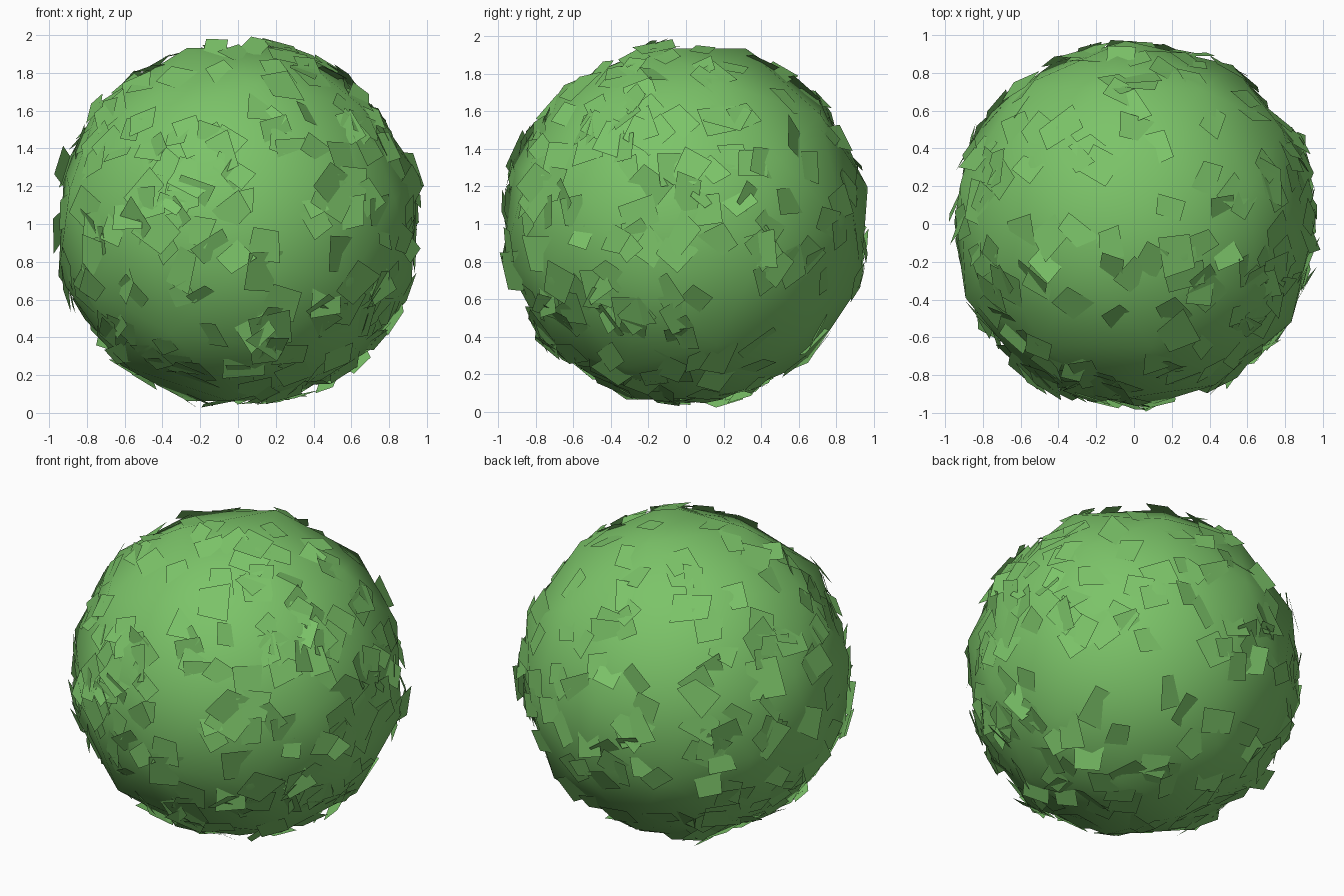
import bpy, bmesh, random
from math import pi, radians
from mathutils import Matrix, Vector
from mathutils.bvhtree import BVHTree

if "Cube" in bpy.data.objects:
    bpy.data.objects.remove(bpy.data.objects["Cube"])

random.seed(11)
CENTRE = Vector((0, 0, 1.0))

leaf_green = bpy.data.materials.new("leaf_green")
leaf_green.diffuse_color = (0.2, 0.55, 0.14, 1)
leaf_green.use_nodes = True
leaf_green.node_tree.nodes["Principled BSDF"].inputs["Base Color"].default_value = leaf_green.diffuse_color


def add_object(name, bm):
    mesh = bpy.data.meshes.new(name)
    bm.to_mesh(mesh)
    obj = bpy.data.objects.new(name, mesh)
    obj.location = CENTRE
    bpy.context.collection.objects.link(obj)
    mesh.materials.append(leaf_green)
    return obj


# Bush core: coarse smooth-shaded icosphere, tipped off its axis
axis_z = Vector((0.105, 0.934, -0.324)).normalized()
axis_x = Vector((-0.354, -0.268, -0.890))
axis_y = axis_z.cross(axis_x).normalized()
axis_x = axis_y.cross(axis_z)
tilt = Matrix((axis_x, axis_y, axis_z)).transposed().to_4x4()

core = bmesh.new()
bmesh.ops.create_icosphere(core, subdivisions=2, radius=0.99, matrix=tilt)
surface = BVHTree.FromBMesh(core)
for face in core.faces:
    face.smooth = True
add_object("bush_core", core)
core.free()

# Leaves: irregular flat four-sided cards lying on the core, slightly tilted
leaves = bmesh.new()
count = 0
while count < 330:
    d = Vector([random.gauss(0, 1) for _ in range(3)]).normalized()
    # a little denser on the lower front right
    if random.random() > 0.75 + 0.2 * d.dot(Vector((0.4, -0.5, -0.75))):
        continue
    hit, normal, _, _ = surface.ray_cast(Vector(), d)
    if hit is None:
        continue
    lean = Matrix.Rotation(radians(random.uniform(-26, 26)), 3, 'X')
    spin = Matrix.Rotation(random.uniform(0, 2 * pi), 3, 'Z')
    turn = d.to_track_quat('Z', 'Y').to_matrix() @ spin @ lean
    w, h = random.uniform(0.06, 0.11), random.uniform(0.06, 0.11)
    corners = []
    for sx, sy in ((-1, -1), (1, -1), (1, 1), (-1, 1)):
        p = Vector((sx * w * random.uniform(0.7, 1.2),
                    sy * h * random.uniform(0.7, 1.2), 0))
        corners.append(hit + d * 0.008 + turn @ p)
    if max(abs(c) for p in corners for c in p) > 1.0:
        continue
    leaves.faces.new([leaves.verts.new(p) for p in corners])
    count += 1
add_object("leaves", leaves)
leaves.free()
